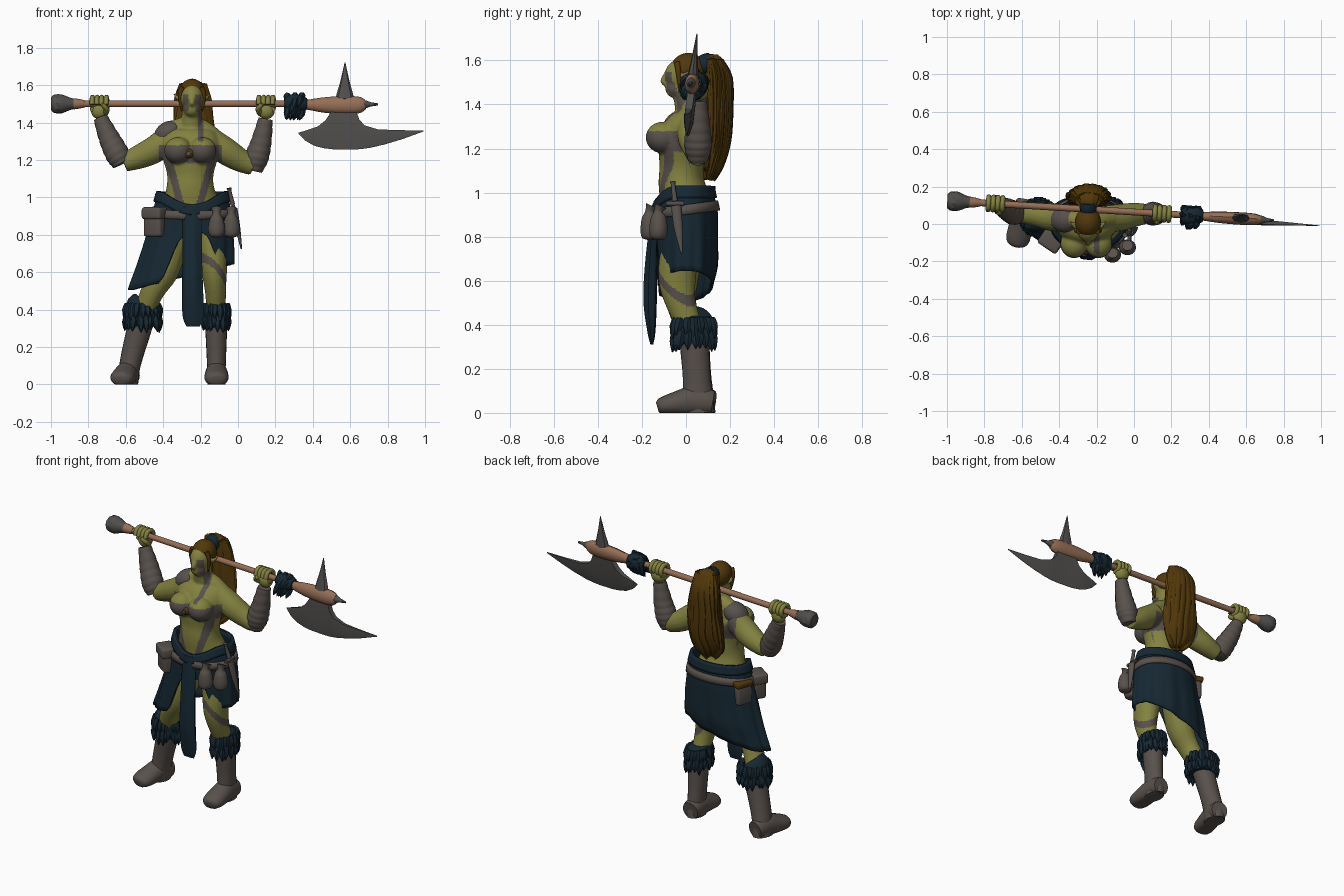
import bpy, bmesh, math, random
from mathutils import Vector, Matrix

if "Cube" in bpy.data.objects:
    bpy.data.objects.remove(bpy.data.objects["Cube"])
random.seed(4)
X, Y = Vector((1, 0, 0)), Vector((0, 1, 0))
CX = -0.255  # body centre line


def mat(name, c):
    m = bpy.data.materials.new(name)
    m.diffuse_color = (*c, 1)
    m.use_nodes = True
    m.node_tree.nodes["Principled BSDF"].inputs["Base Color"].default_value = m.diffuse_color
    return m


SKIN = mat("green_skin", (0.225, 0.22, 0.05))
GREY = mat("grey_leather", (0.098, 0.082, 0.072))
METAL = mat("dark_steel", (0.08, 0.077, 0.074))
BLUE = mat("navy_cloth", (0.008, 0.021, 0.033))
HAIR = mat("brown_hair", (0.085, 0.04, 0.003))
WOOD = mat("tan_wood", (0.30, 0.155, 0.09))


def finish(name, bm, m, angle=50):
    bmesh.ops.recalc_face_normals(bm, faces=bm.faces)
    me = bpy.data.meshes.new(name)
    bm.to_mesh(me)
    bm.free()
    ob = bpy.data.objects.new(name, me)
    bpy.context.collection.objects.link(ob)
    me.materials.append(m)
    bpy.ops.object.select_all(action='DESELECT')
    ob.select_set(True)
    bpy.context.view_layer.objects.active = ob
    bpy.ops.object.shade_smooth_by_angle(angle=math.radians(angle))
    return ob


def spline(pts, steps):
    q = [Vector(p if len(p) == 5 else (*p, p[3])) for p in pts]
    out = []
    for i in range(len(q) - 1):
        a, b, c, d = q[max(i - 1, 0)], q[i], q[i + 1], q[min(i + 2, len(q) - 1)]
        for k in range(steps):
            t = k / steps
            out.append(0.5 * (2 * b + (c - a) * t + (2 * a - 5 * b + 4 * c - d) * t * t
                              + (3 * b - a - 3 * c + d) * t ** 3))
    return out + [q[-1]]


def tube(bm, pts, n=16, ref=X, steps=4, wave=None):
    """Loft ellipses (x, y, z, r, r2) along a smooth path."""
    P = spline(pts, steps)
    rings = []
    for i, p in enumerate(P):
        t = (P[min(i + 1, len(P) - 1)].xyz - P[max(i - 1, 0)].xyz).normalized()
        u = (ref - t * ref.dot(t)).normalized()
        v = t.cross(u)
        ring = []
        for k in range(n):
            a = 2 * math.pi * k / n
            w = wave(a, i / (len(P) - 1)) if wave else 1
            ring.append(bm.verts.new(p.xyz + w * (u * max(p[3], .001) * math.cos(a) + v * max(p[4], .001) * math.sin(a))))
        rings.append(ring)
    for a, b in zip(rings, rings[1:]):
        for k in range(n):
            bm.faces.new((a[k], a[(k + 1) % n], b[(k + 1) % n], b[k]))
    bm.faces.new(rings[0])
    bm.faces.new(rings[-1])


def ball(bm, c, r, rot=Matrix()):
    bmesh.ops.create_uvsphere(bm, u_segments=24, v_segments=16, radius=1,
                              matrix=Matrix.Translation(c) @ rot @ Matrix.Diagonal((*r, 1)))


def part(name, m, pts, angle=50, **kw):
    bm = bmesh.new()
    tube(bm, pts, **kw)
    return finish(name, bm, m, angle)


def box(name, m, c, s, rz=0, bev=.015):
    bm = bmesh.new()
    bmesh.ops.create_cube(bm, size=1, matrix=Matrix.Translation(c) @ Matrix.Rotation(rz, 4, 'Z') @ Matrix.Diagonal((*s, 1)))
    bmesh.ops.bevel(bm, geom=bm.edges[:], offset=bev, segments=3, affect='EDGES', profile=.5)
    return finish(name, bm, m)


# Skin: overlapping lofts fused by a voxel remesh
bm = bmesh.new()
tube(bm, [(-.25, 0, .80, .16, .11), (-.25, 0, .93, .165, .115), (CX, -.02, 1.04, .13, .105), (CX, -.02, 1.12, .124, .1),
          (CX, -.02, 1.21, .148, .105), (CX, 0, 1.29, .16, .105), (CX, .02, 1.35, .135, .075), (CX, .02, 1.385, .07, .055)], n=28)
tube(bm, [(-.25, .015, 1.34, .07, .06), (-.248, 0, 1.42, .056, .055), (-.246, -.015, 1.5, .05, .055)])
tube(bm, [(-.39, .03, 1.335, .05), (-.32, .025, 1.37, .05), (-.25, .02, 1.385, .05), (-.19, .025, 1.365, .05), (-.13, .03, 1.32, .05)], ref=Y)
for s in (-1, 1):
    ball(bm, (CX + s * .065, -.105, 1.25), (.075, .078, .072))
    tube(bm, [(-.246 + s * .05, -.015, 1.515, .012, .024), (-.246 + s * .075, -.005, 1.53, .011, .02),
              (-.246 + s * .098, .015, 1.555, .004)], n=8)
ball(bm, (-.246, -.018, 1.53), (.062, .08, .078))
ball(bm, (-.246, -.045, 1.475), (.048, .05, .047))
tube(bm, [(-.246, -.09, 1.54, .01), (-.246, -.105, 1.505, .016, .014), (-.246, -.085, 1.495, .014)], n=8)
tube(bm, [(-.37, .03, 1.32, .07), (-.44, .035, 1.26, .073), (-.52, .05, 1.22, .066), (-.61, .055, 1.185, .05)], ref=Y)
tube(bm, [(-.14, .03, 1.30, .07), (-.07, .035, 1.25, .073), (.01, .05, 1.2, .064), (.085, .055, 1.165, .05)], ref=Y)
tube(bm, [(-.33, 0, .88, .1), (-.37, -.02, .72, .095), (-.40, -.03, .6, .08, .085), (-.46, -.02, .49, .062, .068), (-.52, .03, .34, .058)])
tube(bm, [(-.165, 0, .88, .1), (-.135, -.03, .72, .08, .09), (-.127, -.04, .6, .068, .085), (-.12, -.02, .49, .056, .068), (-.115, .04, .34, .05)])
body = finish("body", bm, SKIN)
rm = body.modifiers.new("fuse", 'REMESH')
rm.mode, rm.voxel_size, rm.use_smooth_shade = 'VOXEL', .0075, True
sm = body.modifiers.new("soften", 'SMOOTH')
sm.factor, sm.iterations = .5, 5
me = bpy.data.meshes.new_from_object(body.evaluated_get(bpy.context.evaluated_depsgraph_get()))
body.modifiers.clear()
body.data = me
me.materials.clear()
me.materials.append(SKIN)
me.materials.append(GREY)


# Chest wrap and war paint, chosen by position on the skin
def painted(c):
    x, y, z = c
    dx = abs(x - CX)
    if 1.185 < z < 1.28 and dx < .166:
        return True
    if y < .02 and .95 < z < 1.185 and abs(dx - .055 - (z - .975) * .27) < .02:
        return True
    if x > -.25 and .4 < z < .75 and abs(z + .9 * (x + .18) + .6 * (y + .12) - .685) < .024:
        return True
    if 1.46 < z < 1.55 and .018 < abs(x + .246) < .048 and y < -.045:
        return True
    if y > .05 and z > 1.2 and abs(x + .39) < .03:
        return True
    return 1.3 < z < 1.46 and abs(x + .2) < .016 and y < .0


for p in me.polygons:
    p.material_index = int(painted(p.center))
    p.use_smooth = True

# Chest clasp
bm = bmesh.new()
ball(bm, (CX - .01, -.145, 1.235), (.032, .022, .026))
finish("chest_clasp", bm, HAIR)
part("clasp_stud", METAL, [(CX - .01, -.15, 1.235, .014), (CX - .01, -.172, 1.235, .012)], n=12)

# Shoulder guard
bm = bmesh.new()
ball(bm, (-.372, .025, 1.345), (.08, .07, .06), Matrix.Rotation(-.5, 4, 'Y'))
finish("shoulder_guard", bm, GREY)

# Forearm wraps with ridged bands
for nm, pts in (("right_wrap", [(-.62, .055, 1.18, .05), (-.645, .06, 1.23, .062), (-.69, .085, 1.32, .054), (-.735, .105, 1.425, .037)]),
                ("left_wrap", [(.085, .055, 1.14, .042), (.1, .055, 1.21, .061), (.125, .055, 1.3, .053), (.148, .055, 1.42, .037)])):
    part(nm, GREY, pts, ref=Y, steps=14, wave=lambda a, t: 1 + .05 * abs(math.sin(t * 22 + .5 * math.sin(a))))

# Hair cap, ponytail, locks and tie
bm = bmesh.new()
ball(bm, (-.246, .01, 1.558), (.07, .08, .076))
for s in (-1, 1):
    tube(bm, [(-.246 + s * .05, -.04, 1.59, .014), (-.246 + s * .064, -.035, 1.55, .012),
              (-.246 + s * .06, -.03, 1.5, .009), (-.246 + s * .055, -.03, 1.46, .003)], n=8)
finish("hair_cap", bm, HAIR)
tail = [(-.242, .07, 1.575, .03, .03), (-.242, .13, 1.6, .055, .03), (-.242, .15, 1.52, .08, .054), (-.24, .152, 1.38, .096, .055),
        (-.242, .145, 1.24, .105, .052), (-.25, .125, 1.14, .085, .04), (-.25, .105, 1.08, .035, .018)]
bm = bmesh.new()
tube(bm, tail, n=40, wave=lambda a, t: 1 + .06 * math.sin(10 * a + 6 * t))
for k in range(18):
    a = 2 * math.pi * k / 18
    d = random.uniform(-.06, .06)
    tube(bm, [(x + rx * .92 * math.cos(a + d * i) + .006 * math.sin(3 * i + k), y + ry * .92 * math.sin(a + d * i), z + d * .5 * i / 6,
               .026 if i < 5 else .03 - .0045 * i, .014) for i, (x, y, z, rx, ry) in enumerate(tail[1:])], n=7)
finish("ponytail", bm, HAIR)
part("hair_tie", BLUE, [(-.245, .06, 1.57, .04), (-.245, .09, 1.585, .046), (-.245, .118, 1.595, .042)], n=16)


# Skirt cloth: a sheet round the hips with height limits by angle
def smooth(t):
    t = min(max(t, 0), 1)
    return t * t * (3 - 2 * t)


def sheet(name, m, top, hem, grow=0, fold=0, rows=14, n=96, thick=.01):
    bm = bmesh.new()
    grid = []
    for k in range(n):
        a = 2 * math.pi * k / n
        s, f = math.sin(a), math.cos(a)
        col = []
        for j in range(rows + 1):
            z = top(s, f) + (hem(s, f) - top(s, f)) * j / rows
            t = min(max((1.03 - z) / .4, 0), 1.3)
            w = 1 + fold * t * (math.sin(9 * a + 2) + .6 * math.sin(16 * a))
            rx = .178 + .075 * t ** .8 + grow
            ry = .117 + .024 * smooth(3 * t) - .03 * smooth((t - .85) / .4) * (f < 0) + grow
            col.append(bm.verts.new((-.243 - .035 * t * t + s * rx * w, -f * ry * w, z)))
        grid.append(col)
    for k in range(n):
        for j in range(rows):
            a, b = grid[k], grid[(k + 1) % n]
            bm.faces.new((a[j], b[j], b[j + 1], a[j + 1]))
    ob = finish(name, bm, m, 60)
    so = ob.modifiers.new("thickness", 'SOLIDIFY')
    so.thickness, so.offset = thick, 0


def hem(s, f):
    start = .87 if s < 0 else .70
    return .575 + .07 * s + .22 * smooth((f - start) / (.985 - start))


def waist(s, f):
    return 1.03 - .07 * max(f, 0) ** 4


sheet("skirt", BLUE, waist, hem, 0, .028)
sheet("skirt_roll", BLUE, waist, lambda s, f: waist(s, f) - .055, .006, .02, 4, thick=.02)
sheet("belt", GREY, lambda s, f: .945 - .018 * f, lambda s, f: .9 - .018 * f, .008, 0, 2, thick=.016)
part("front_cloth", BLUE, [(-.245, -.14, .95, .05, .012), (-.245, -.155, .72, .05, .026), (-.243, -.163, .52, .054, .03),
                           (-.24, -.157, .37, .055, .018), (-.24, -.155, .31, .035, .006)], n=24,
     wave=lambda a, t: 1 + .07 * math.sin(6 * a))

# Belt pouches and dagger
box("square_pouch", GREY, (-.44, -.085, .865), (.11, .085, .15), -.6)
box("pouch_flap", GREY, (-.443, -.09, .915), (.122, .097, .065), -.6)
box("hip_pouch", GREY, (-.43, .05, .855), (.075, .1, .12), -.35)
box("hip_pouch_flap", HAIR, (-.435, .055, .925), (.08, .11, .035), -.35, .01)
for i, (x, y) in enumerate(((-.115, -.165), (-.035, -.125))):
    part("round_pouch_%d" % i, GREY, [(x, y + .01, .94, .03), (x, y, .915, .02), (x, y, .885, .036), (x, y, .83, .046, .042),
                                      (x, y, .795, .035), (x, y, .785, .008)], n=18)
part("dagger_sheath", GREY, [(-.02, -.045, .94, .017, .024), (-.002, -.035, .84, .014, .021), (.018, -.02, .725, .004)], n=10)
part("dagger_grip", METAL, [(-.048, -.06, 1.05, .014), (-.044, -.058, 1.03, .01), (-.028, -.05, .96, .013)], n=10)
part("dagger_guard", METAL, [(-.025, -.09, .95, .011), (-.025, -.01, .95, .011)], n=8)


# Boots with fur cuffs
def tufts(bm, c, rx, ry, z, length, n, lean):
    for k in range(n):
        a = 2 * math.pi * (k + random.uniform(-.3, .3)) / n
        d = Vector((math.cos(a) * rx, math.sin(a) * ry, 0))
        b = Vector((c[0], c[1], z))
        l = length * random.uniform(.8, 1.2)
        e = d.normalized()
        tube(bm, [(*(b + d * .85), .02), (*(b + d * .99 - Vector((0, 0, l * .5))), .022),
                  (*(b + d + e * lean - Vector((0, 0, l))), .002)], n=6, steps=2)


for nm, ank, top, toe, w in (("right", (-.59, .06), (-.51, .035), (-.625, -.10), 1), ("left", (-.115, .055), (-.117, .035), (-.115, -.11), .88)):
    bm = bmesh.new()
    L = lambda t: (ank[0] + (top[0] - ank[0]) * t, ank[1] + (top[1] - ank[1]) * t)
    tube(bm, [(*L(0), .0, .056 * w, .074), (*L(.1), .08, .056 * w, .068), (*L(.35), .17, .06 * w, .063),
              (*L(.75), .29, .066 * w, .066), (*L(1), .38, .07 * w, .07)], n=20)
    F = lambda t: (ank[0] + (toe[0] - ank[0]) * t, ank[1] + (toe[1] - ank[1]) * t)
    tube(bm, [(*F(-.4), .045, .052, .055), (*F(-.2), .05, .057, .064), (*F(.15), .055, .06, .068), (*F(.5), .045, .064, .058),
              (*F(.85), .035, .064, .046), (*F(1.05), .028, .05, .036), (*F(1.12), .025, .025, .022)], n=20)
    for v in bm.verts:
        v.co.z = max(v.co.z, 0)
    finish(nm + "_boot", bm, GREY)
    bm = bmesh.new()
    rx, ry = (.09, .092) if w == 1 else (.063, .092)
    tube(bm, [(top[0] + .015 * (w == 1), top[1], .44, rx * .75, ry * .75), (*top, .415, rx, ry), (*top, .35, rx, ry), (*top, .31, rx * .85, ry * .85)], n=20)
    tufts(bm, top, rx, ry, .43, .08, 16, .012)
    tufts(bm, top, rx, ry, .37, .08, 18, .006)
    finish(nm + "_fur_cuff", bm, BLUE)

# Axe, modelled along x then tilted into place
M = Matrix.Translation((0, .064, 1.5)) @ Matrix.Rotation(-.06, 4, 'Z') @ Matrix.Rotation(-.09, 4, 'X')


def axe_part(name, m, pts, **kw):
    bm = bmesh.new()
    tube(bm, pts, ref=Y, **kw)
    bm.transform(M)
    finish(name, bm, m, 35)


axe_part("axe_shaft", WOOD, [(-.9, 0, 0, .018), (.4, 0, 0, .018)], n=14, steps=1)
axe_part("shaft_collar", WOOD, [(-.88, 0, 0, .03), (-.85, 0, 0, .026), (-.82, 0, 0, .019)], n=14)
axe_part("pommel", METAL, [(-1, 0, 0, .036), (-.985, 0, 0, .05), (-.945, 0, 0, .052), (-.9, 0, 0, .034), (-.865, 0, 0, .026)], n=10, steps=2)
axe_part("axe_socket", WOOD, [(.33, 0, -.005, .02), (.38, 0, -.005, .024, .028), (.45, 0, -.006, .03, .04), (.53, 0, -.007, .033, .047),
                              (.62, 0, -.007, .033, .048), (.66, 0, -.005, .028, .041), (.682, 0, -.003, .02, .026)], n=12, steps=2)
axe_part("end_spike", METAL, [(.67, 0, -.003, .024), (.69, 0, -.003, .02), (.71, 0, -.003, .012), (.75, 0, -.003, .006)], n=10, steps=2)
axe_part("top_spike", METAL, [(.572, 0, .025, .026, .05), (.572, 0, .06, .021, .042), (.572, 0, .12, .013, .025), (.572, 0, .222, .002)], n=8, steps=3)

# Axe blade: thick back, thin cutting edge
up = [(.325, -.155), (.37, -.142), (.43, -.122), (.47, -.09), (.5, -.045), (.635, -.045), (.65, -.085), (.68, -.117), (.75, -.138), (.86, -.142), (.995, -.143)]
lo = [(.325, -.16), (.36, -.197), (.41, -.225), (.46, -.238), (.51, -.244), (.61, -.246), (.66, -.243), (.71, -.236), (.79, -.217), (.88, -.19), (.995, -.148)]
bm = bmesh.new()
cols = []
for (xa, za), (xb, zb) in zip(up, lo):
    h = .016 * min(1, (za - zb) / .12)
    xm, zm = xa * .35 + xb * .65, za * .35 + zb * .65
    cols.append([bm.verts.new(c) for c in ((xa, -h, za), (xm, -h * .8, zm), (xb, -.001, zb), (xb, .001, zb), (xm, h * .8, zm), (xa, h, za))])
for a, b in zip(cols, cols[1:]):
    for k in range(6):
        bm.faces.new((a[k], a[(k + 1) % 6], b[(k + 1) % 6], b[k]))
bm.faces.new(cols[0])
bm.faces.new(cols[-1])
bm.transform(M)
finish("axe_blade", bm, METAL, 25)

# Fur tied on the shaft
bm = bmesh.new()
tube(bm, [(.25, 0, 0, .03), (.28, 0, 0, .05), (.33, 0, 0, .05), (.37, 0, 0, .03)], ref=Y, n=14)
for k in range(34):
    a = random.uniform(0, 2 * math.pi)
    x = random.uniform(.265, .35)
    y, z = math.cos(a) * .042, math.sin(a) * .045
    tube(bm, [(x, y * .8, z * .8 + .008, .02), (x - .004, y * 1.15 - .01, z * 1.1 - .012, .018), (x - .012, y * 1.2 - .022, z - .045, .002)], n=6, steps=2)
bm.transform(M)
finish("shaft_fur", bm, BLUE)

# Fists closed round the shaft
for nm, x, s in (("right_hand", -.742, 1), ("left_hand", .15, -1)):
    bm = bmesh.new()
    ball(bm, (x, .014, -.036), (.046, .036, .045))
    for k in range(4):
        arc = [math.radians(195 - 60 * i) for i in range(6)]
        fx = x + (k - 1.5) * .025
        tube(bm, [(fx, .036 * math.cos(t), .034 * math.sin(t) + .002, .0135) for t in arc], n=8, steps=3)
    tube(bm, [(x + s * .03, .01, -.05, .018), (x + s * .04, -.03, -.03, .015), (x + s * .015, -.05, -.006, .012)], n=8)
    bm.transform(M)
    finish(nm, bm, SKIN)
